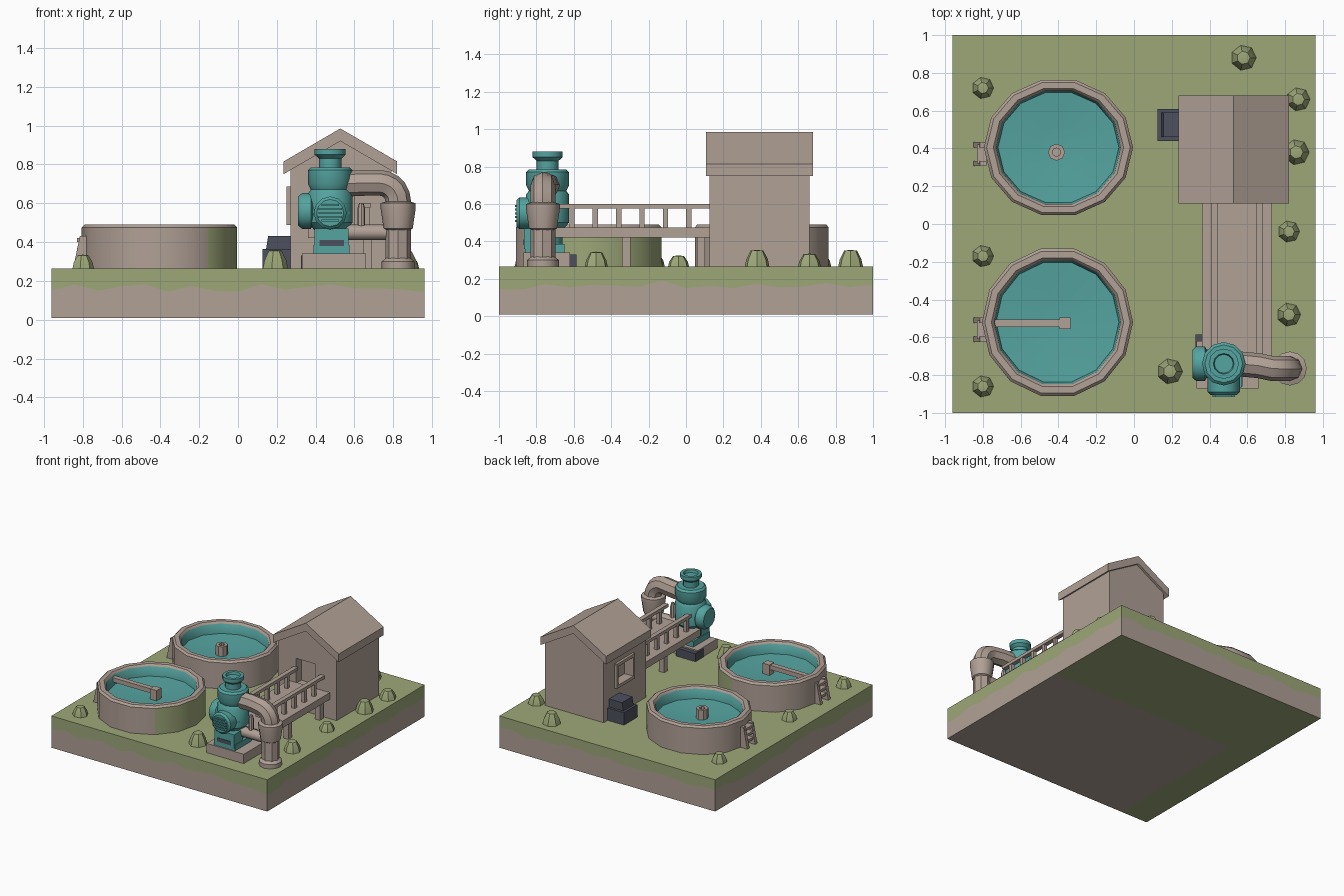
import bpy, bmesh, math, random
from mathutils import Vector, Matrix

if "Cube" in bpy.data.objects:
    bpy.data.objects.remove(bpy.data.objects["Cube"])

random.seed(4)

def material(name, rgb):
    m = bpy.data.materials.new(name)
    m.diffuse_color = (*rgb, 1)
    m.use_nodes = True
    m.node_tree.nodes["Principled BSDF"].inputs["Base Color"].default_value = m.diffuse_color
    return m

STONE = material("stone_brown", (0.44, 0.355, 0.305))
GRASS = material("grass_green", (0.34, 0.39, 0.19))
TEAL = material("teal", (0.09, 0.37, 0.35))
DARK = material("dark_grey", (0.075, 0.08, 0.11))

def finish(name, bm, mats, smooth=False):
    bmesh.ops.recalc_face_normals(bm, faces=bm.faces)
    me = bpy.data.meshes.new(name)
    bm.to_mesh(me)
    bm.free()
    for m in mats:
        me.materials.append(m)
    ob = bpy.data.objects.new(name, me)
    bpy.context.collection.objects.link(ob)
    if smooth:
        smooth_it(ob)
    return ob

def smooth_it(ob):
    bpy.ops.object.select_all(action='DESELECT')
    ob.select_set(True)
    bpy.context.view_layer.objects.active = ob
    bpy.ops.object.shade_smooth_by_angle(angle=math.radians(40))

def box(name, x0, x1, y0, y1, z0, z1, mat):
    bm = bmesh.new()
    bmesh.ops.create_cube(bm, size=1)
    for v in bm.verts:
        v.co = Vector(((x0 + x1) / 2 + v.co.x * (x1 - x0),
                       (y0 + y1) / 2 + v.co.y * (y1 - y0),
                       (z0 + z1) / 2 + v.co.z * (z1 - z0)))
    return finish(name, bm, [mat])

def lathe(name, prof, loc, mats, n=14, axis='Z', sy=1.0, segmat=None):
    """Spin (radius, height) points about an axis; segmat picks a slot per segment and angle."""
    bm = bmesh.new()
    rot = {'Z': Matrix(), 'X': Matrix.Rotation(math.pi / 2, 4, 'Y'),
           'Y': Matrix.Rotation(math.pi / 2, 4, 'X')}[axis]
    rings = []
    for r, h in prof:
        k = 1 if r == 0 else n
        rings.append([bm.verts.new(Vector(loc) + rot @ Vector((
            r * math.cos(2 * math.pi * i / n), sy * r * math.sin(2 * math.pi * i / n), h)))
            for i in range(k)])
    for s in range(len(rings) - 1):
        a, b = rings[s], rings[s + 1]
        for i in range(n):
            j = (i + 1) % n
            vs = [a[i % len(a)], a[j % len(a)], b[j % len(b)], b[i % len(b)]]
            f = bm.faces.new(list(dict.fromkeys(vs)))
            if segmat:
                f.material_index = segmat(s, 360 * (i + 0.5) / n)
    return finish(name, bm, mats, True)

def prism(name, pts, y0, y1, mat):
    """Extrude an x-z outline along y."""
    bm = bmesh.new()
    f = bm.faces.new([bm.verts.new((x, y0, z)) for x, z in pts])
    r = bmesh.ops.extrude_face_region(bm, geom=[f])
    bmesh.ops.translate(bm, vec=(0, y1 - y0, 0),
                        verts=[g for g in r['geom'] if isinstance(g, bmesh.types.BMVert)])
    return finish(name, bm, [mat])

# ground slab: ragged grass band over stone
bm = bmesh.new()
N = 16
top, mid, bot = {}, {}, {}
P = [-1 + 2 * i / N for i in range(N + 1)]
for i in range(N + 1):
    for j in range(N + 1):
        x, y = P[i] * 0.96, P[j]
        top[i, j] = bm.verts.new((x, y, 0.265))
        bot[i, j] = bm.verts.new((x, y, 0.01))
        if i in (0, N) or j in (0, N):
            mid[i, j] = bm.verts.new((x, y, 0.165 + random.uniform(-0.025, 0.025)))
for i in range(N):
    for j in range(N):
        q = [(i, j), (i + 1, j), (i + 1, j + 1), (i, j + 1)]
        bm.faces.new([top[k] for k in q]).material_index = 1
        f = bm.faces.new([bot[k] for k in q])
        c = f.calc_center_median()
        f.material_index = int(c.y > 0.3 or c.x < -0.76)
edge = [(i, 0) for i in range(N)] + [(N, j) for j in range(N)] \
     + [(i, N) for i in range(N, 0, -1)] + [(0, j) for j in range(N, 0, -1)]
for k, a in enumerate(edge):
    b = edge[(k + 1) % len(edge)]
    bm.faces.new([bot[a], bot[b], mid[b], mid[a]])
    bm.faces.new([mid[a], mid[b], top[b], top[a]]).material_index = 1
finish("ground_slab", bm, [STONE, GRASS])

# round basins with teal water inside
def tank(name, x, y, r, sy, green):
    prof = [(r, 0.25), (r, 0.475), (r - 0.015, 0.49), (r - 0.05, 0.49), (r - 0.065, 0.475),
            (r - 0.075, 0.40), (0.12, 0.385), (0, 0.38)]
    def pick(s, ang):
        if s >= 4:
            return 1
        a = (ang + 180) % 360 - 180
        return 2 if green and s == 0 and -40 < a < 75 else 0
    lathe(name, prof, (x, y, 0), [STONE, TEAL, GRASS], 14, 'Z', sy, pick)

tank("rear_tank", -0.40, 0.405, 0.395, 0.93, False)
tank("front_tank", -0.405, -0.52, 0.40, 1.0, True)
lathe("rear_tank_post", [(0.045, 0.37), (0.045, 0.46), (0.022, 0.46), (0.022, 0.43), (0, 0.43)],
      (-0.41, 0.38, 0), [STONE], 8)
box("front_tank_arm", -0.74, -0.34, -0.545, -0.505, 0.425, 0.46, STONE)
box("front_tank_post", -0.395, -0.335, -0.555, -0.495, 0.37, 0.465, STONE)

# small ladders on the tank sides
for n, y in (("rear", 0.37), ("front", -0.56)):
    for s in (-0.05, 0.05):
        prism(n + "_ladder_rail", [(-0.85, 0.26), (-0.78, 0.26), (-0.78, 0.43), (-0.815, 0.43)],
              y + s - 0.014, y + s + 0.014, STONE)
    for z in (0.31, 0.36, 0.41):
        box(n + "_ladder_rung", -0.83, -0.78, y - 0.05, y + 0.05, z - 0.01, z + 0.01, STONE)

# house with recessed door and window
house = prism("house_walls", [(0.27, 0.25), (0.79, 0.25), (0.79, 0.80), (0.527, 0.95), (0.27, 0.80)],
              0.125, 0.66, STONE)
for n, b in (("door_cutter", (0.43, 0.60, 0.05, 0.19, 0.47, 0.67)),
             ("window_cutter", (0.2, 0.33, 0.31, 0.50, 0.51, 0.67))):
    c = box(n, *b, STONE)
    c.hide_render = True
    c.hide_viewport = True
    m = house.modifiers.new(n, 'BOOLEAN')
    m.object = c
    m.operation = 'DIFFERENCE'
    m.solver = 'EXACT'
prism("roof", [(0.235, 0.75), (0.235, 0.815), (0.527, 0.985), (0.82, 0.815), (0.82, 0.75), (0.527, 0.92)],
      0.108, 0.68, STONE)
for z in (0.50, 0.675):
    box("window_frame_bar", 0.25, 0.28, 0.29, 0.52, z - 0.012, z + 0.012, STONE)
for y in (0.30, 0.51):
    box("window_frame_side", 0.25, 0.28, y - 0.012, y + 0.012, 0.50, 0.675, STONE)
box("wall_unit_base", 0.125, 0.28, 0.44, 0.61, 0.26, 0.365, DARK)
prism("wall_unit_top", [(0.145, 0.365), (0.28, 0.365), (0.28, 0.43), (0.155, 0.43)], 0.46, 0.59, DARK)

# raised walkway with railings
box("walkway_floor", 0.36, 0.73, -0.70, 0.13, 0.42, 0.475, STONE)
for x in (0.425, 0.665):
    box("walkway_rail", x - 0.018, x + 0.018, -0.70, 0.13, 0.575, 0.60, STONE)
    for k in range(6):
        y = -0.61 + k * 0.125
        box("walkway_post", x - 0.014, x + 0.014, y - 0.014, y + 0.014, 0.47, 0.58, STONE)
    for y in (-0.32, 0.08):
        box("walkway_leg", x - 0.022, x + 0.022, y - 0.022, y + 0.022, 0.26, 0.43, STONE)

# pump
PX, PY = 0.475, -0.74
box("pump_plinth", 0.33, 0.66, -0.87, -0.62, 0.26, 0.34, STONE)
box("control_box", 0.325, 0.50, -0.69, -0.585, 0.26, 0.33, DARK)
box("pump_foot", 0.39, 0.575, -0.86, -0.65, 0.335, 0.385, TEAL)
lathe("pump_column", [(0, 0.34), (0.08, 0.34), (0.08, 0.46), (0.115, 0.50), (0.115, 0.65),
      (0.10, 0.67), (0.115, 0.70), (0.115, 0.77), (0.10, 0.785), (0.058, 0.785), (0.058, 0.83),
      (0.08, 0.85), (0.08, 0.88), (0.055, 0.88), (0.05, 0.86), (0, 0.86)], (PX, PY, 0), [TEAL], 12)
lathe("pump_motor", [(0, 0), (0.10, 0), (0.10, 0.06), (0.085, 0.07), (0.085, 0.15), (0.07, 0.165),
      (0, 0.165)], (PX, PY, 0.55), [TEAL], 12, 'Y')
for k in range(5):
    z = 0.51 + k * 0.02
    w = 0.06 if k in (1, 2, 3) else 0.045
    box("motor_louver", PX - w, PX + w, -0.915, -0.90, z - 0.005, z + 0.005, TEAL)
lathe("pump_side_cap", [(0, -0.165), (0.075, -0.165), (0.092, -0.145), (0.092, -0.10), (0.075, -0.09),
      (0.075, 0), (0, 0)], (PX, PY, 0.56), [TEAL], 12, 'X')
box("pump_front_box", 0.395, 0.57, -0.865, -0.76, 0.36, 0.47, TEAL)
box("pump_slot", 0.42, 0.545, -0.869, -0.86, 0.38, 0.41, DARK)

# outlet pipe bending down to the ground
pts = [(0.55, PY, 0.70), (0.66, -0.75, 0.705)]
for k in range(6):
    a = math.radians(90 - 18 * k)
    pts.append((0.73 + 0.095 * math.cos(a), -0.765, 0.61 + 0.095 * math.sin(a)))
pts.append((0.825, -0.765, 0.26))
cu = bpy.data.curves.new("outlet_pipe", 'CURVE')
cu.dimensions = '3D'
cu.bevel_depth = 0.066
cu.bevel_resolution = 2
cu.use_fill_caps = True
sp = cu.splines.new('POLY')
sp.points.add(len(pts) - 1)
for p, c in zip(sp.points, pts):
    p.co = (*c, 1)
cu.materials.append(STONE)
pipe = bpy.data.objects.new("outlet_pipe", cu)
bpy.context.collection.objects.link(pipe)
bpy.context.view_layer.objects.active = pipe
pipe.select_set(True)
bpy.ops.object.select_all(action='DESELECT')
pipe.select_set(True)
bpy.ops.object.convert(target='MESH')
smooth_it(bpy.context.view_layer.objects.active)
lathe("pipe_collar", [(0.06, 0.46), (0.075, 0.47), (0.09, 0.57), (0.09, 0.60), (0.06, 0.61)],
      (0.825, -0.765, 0), [STONE], 12)
lathe("pipe_foot", [(0.085, 0.255), (0.085, 0.30), (0.06, 0.32)], (0.825, -0.765, 0), [STONE], 12)
lathe("lower_pipe", [(0, 0), (0.04, 0), (0.04, 0.25), (0, 0.25)], (0.55, PY, 0.45), [STONE], 10, 'X')
lathe("valve_stem", [(0.02, 0.45), (0.02, 0.57), (0.012, 0.60), (0, 0.60)], (0.635, PY, 0), [STONE], 8)

# grass tufts
for x, y, r, h in ((-0.80, 0.72, 0.06, 0.075), (-0.80, -0.17, 0.06, 0.075), (-0.80, -0.86, 0.06, 0.075),
                   (0.19, -0.78, 0.07, 0.10), (0.82, -0.48, 0.065, 0.085), (0.82, -0.04, 0.06, 0.065),
                   (0.86, 0.38, 0.07, 0.095), (0.87, 0.66, 0.065, 0.075), (0.58, 0.88, 0.07, 0.095)):
    lathe("grass_tuft", [(r, 0.255), (r * 0.85, 0.265 + h * 0.4), (r * 0.5, 0.26 + h * 0.95), (0, 0.26 + h)],
          (x, y, 0), [GRASS], 7)
